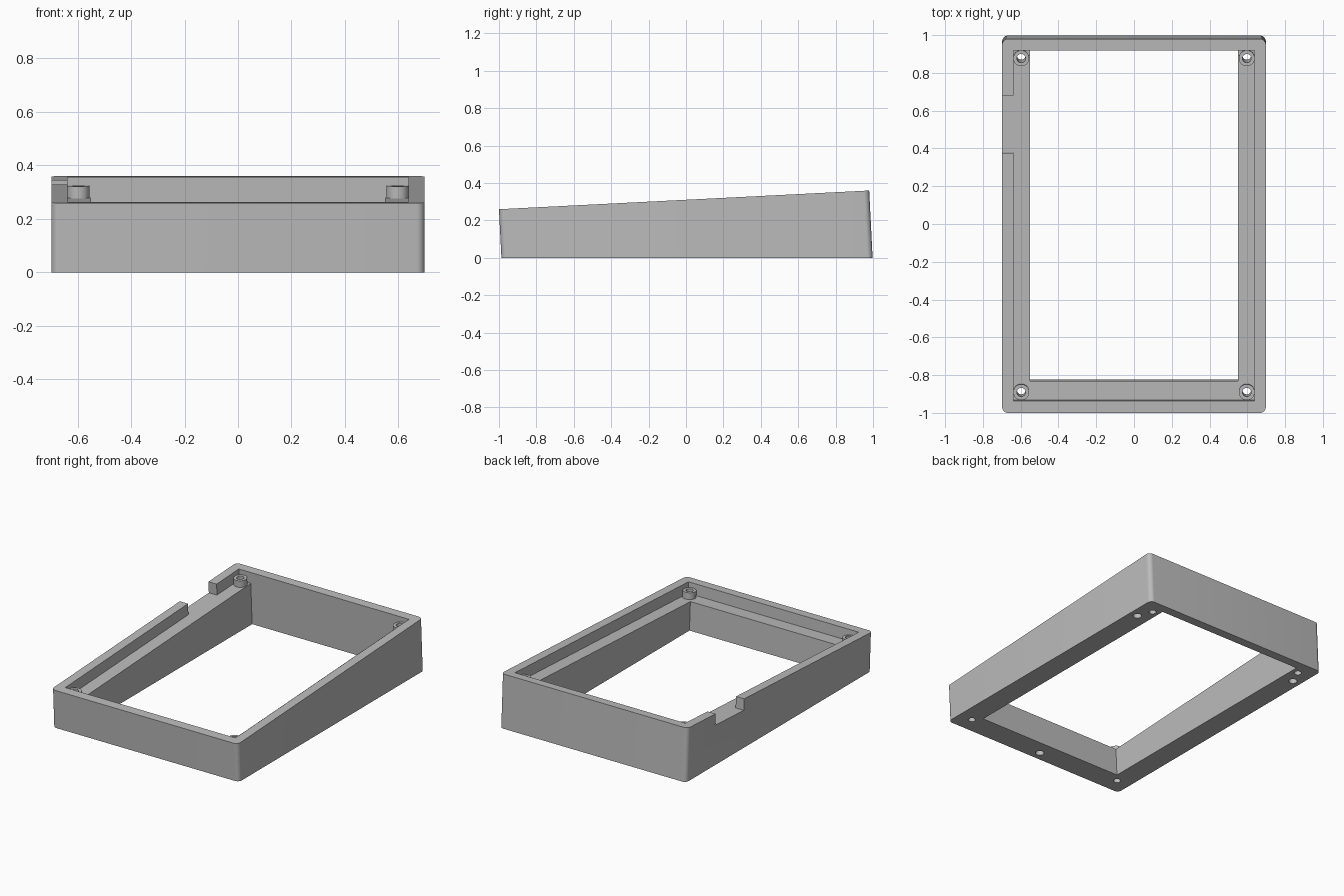
import bpy, bmesh, math
from mathutils import Matrix

cube = bpy.data.objects.get("Cube")
if cube:
    bpy.data.objects.remove(cube, do_unlink=True)

# Tilted frame: origin at the front rim, y runs up the slope, z = 0 is the rim
TILT = Matrix.Translation((0, -1, 0.26)) @ Matrix.Rotation(math.atan2(0.1, 1.98), 4, 'X')
LEVEL = Matrix.Identity(4)
LENGTH, HALF, WALL, LEDGE = 1.982, 0.698, 0.061, -0.076

grey = bpy.data.materials.new("plain_grey")
grey.use_nodes = True
colour = (0.5, 0.5, 0.5, 1)
grey.diffuse_color = colour
grey.node_tree.nodes["Principled BSDF"].inputs["Base Color"].default_value = colour


def make(name, bm, frame):
    bmesh.ops.transform(bm, matrix=frame, verts=bm.verts)
    bmesh.ops.recalc_face_normals(bm, faces=bm.faces)
    mesh = bpy.data.meshes.new(name)
    bm.to_mesh(mesh)
    bm.free()
    mesh.materials.append(grey)
    obj = bpy.data.objects.new(name, mesh)
    bpy.context.collection.objects.link(obj)
    return obj


def box(name, xs, ys, zs, frame=TILT, fillet=0):
    bm = bmesh.new()
    bmesh.ops.create_cube(bm, size=1)
    for v in bm.verts:
        v.co = [r[0] if c < 0 else r[1] for c, r in zip(v.co, (xs, ys, zs))]
    if fillet:
        upright = [e for e in bm.edges if abs(e.verts[0].co.z - e.verts[1].co.z) > 0.1]
        bmesh.ops.bevel(bm, geom=upright, offset=fillet, segments=8, profile=0.5, affect='EDGES')
    return make(name, bm, frame)


def cylinder(name, x, y, zs, radius, frame=TILT):
    bm = bmesh.new()
    bmesh.ops.create_cone(bm, cap_ends=True, segments=32, radius1=radius, radius2=radius,
                          depth=zs[1] - zs[0],
                          matrix=Matrix.Translation((x, y, sum(zs) / 2)))
    return make(name, bm, frame)


def combine(body, tool, operation='DIFFERENCE'):
    mod = body.modifiers.new("combine", 'BOOLEAN')
    mod.operation, mod.solver, mod.object = operation, 'EXACT', tool
    bpy.ops.object.select_all(action='DESELECT')
    bpy.context.view_layer.objects.active = body
    body.select_set(True)
    bpy.ops.object.modifier_apply(modifier=mod.name)
    bpy.data.objects.remove(tool, do_unlink=True)


# Outer block with rounded upright corners, cut level along the ground
frame = box("case_frame", (-HALF, HALF), (0, LENGTH), (-0.6, 0), fillet=0.03)
combine(frame, box("ground_cut", (-2, 2), (-2, 2), (-1, 0), LEVEL))

# Shallow recess above the ledge, and the opening through the floor
inner = HALF - WALL
combine(frame, box("recess_cut", (-inner, inner), (WALL + 0.003, LENGTH - WALL), (LEDGE, 0.2)))
combine(frame, box("opening_cut", (-0.55, 0.55), (0.164, LENGTH - WALL), (-0.7, 0.2)))

# Cable notch in the right wall
combine(frame, box("notch_cut", (-0.8, -inner + 0.001), (1.377, 1.683), (LEDGE, 0.2)))

# Screw bosses in the four corners, with holes right through
for x in (-0.597, 0.597):
    for y in (0.108, LENGTH - 0.104):
        combine(frame, cylinder("screw_boss", x, y, (LEDGE - 0.03, -0.031), 0.042), 'UNION')
        combine(frame, cylinder("screw_hole", x, y, (-0.7, 0.2), 0.023))

# Blind sockets in the underside
for x, y in ((-0.64, 0.795), (0.64, 0.795), (0, -0.925)):
    combine(frame, cylinder("foot_socket", x, y, (-0.1, 0.08), 0.027, LEVEL))

bpy.ops.object.shade_smooth_by_angle(angle=math.radians(30))
